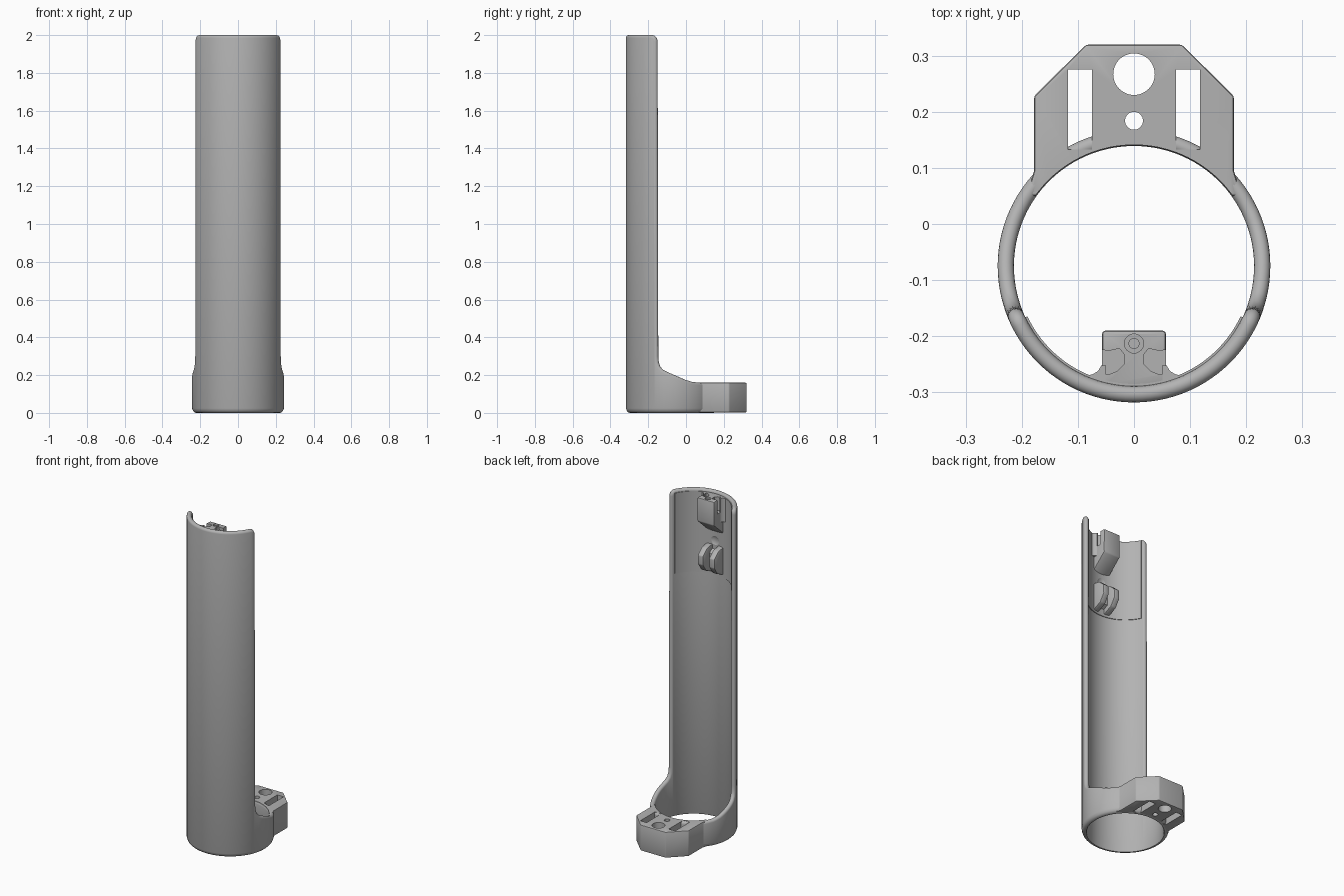
import bpy, bmesh, math
from mathutils import Vector

if "Cube" in bpy.data.objects:
    bpy.data.objects.remove(bpy.data.objects["Cube"])

CY = -0.075            # tube axis in y
R_OUT, R_IN = 0.243, 0.214
R_MID, HALF = (R_OUT + R_IN) / 2, (R_OUT - R_IN) / 2

grey = bpy.data.materials.new("plain_grey")
grey.use_nodes = True
grey.diffuse_color = (0.45, 0.45, 0.45, 1)
grey.node_tree.nodes["Principled BSDF"].inputs["Base Color"].default_value = (0.45, 0.45, 0.45, 1)


def finish(name, bm):
    bmesh.ops.recalc_face_normals(bm, faces=bm.faces)
    mesh = bpy.data.meshes.new(name)
    bm.to_mesh(mesh)
    bm.free()
    mesh.materials.append(grey)
    obj = bpy.data.objects.new(name, mesh)
    bpy.context.collection.objects.link(obj)
    return obj


def activate(obj):
    bpy.ops.object.select_all(action='DESELECT')
    obj.select_set(True)
    bpy.context.view_layer.objects.active = obj


def apply(obj, kind, **settings):
    mod = obj.modifiers.new(kind.lower(), kind)
    for key, value in settings.items():
        setattr(mod, key, value)
    activate(obj)
    bpy.ops.object.modifier_apply(modifier=mod.name)


def smooth(obj):
    activate(obj)
    bpy.ops.object.shade_smooth_by_angle(angle=math.radians(35))


def prism(name, outline, axis, low, high):
    """Extrude a 2D outline along x (outline is y, z) or z (outline is x, y)."""
    bm = bmesh.new()
    place = (lambda p, t: (t, p[0], p[1])) if axis == 'x' else (lambda p, t: (p[0], p[1], t))
    face = bm.faces.new([bm.verts.new(place(p, low)) for p in outline])
    moved = bmesh.ops.extrude_face_region(bm, geom=[face])["geom"]
    step = Vector(place((0, 0), high - low))
    bmesh.ops.translate(bm, vec=step, verts=[v for v in moved if isinstance(v, bmesh.types.BMVert)])
    return finish(name, bm)


def circle(x, y, r, n=48):
    return [(x + r * math.cos(2 * math.pi * i / n), y + r * math.sin(2 * math.pi * i / n)) for i in range(n)]


def rect(x0, x1, y0, y1):
    return [(x0, y0), (x1, y0), (x1, y1), (x0, y1)]


def cut(obj, cutter):
    cutter.hide_render = True
    apply(obj, 'BOOLEAN', operation='DIFFERENCE', solver='EXACT', object=cutter)
    bpy.data.objects.remove(cutter)


def on_tube(angle, r, z):
    """Angle is measured from the front of the tube."""
    return (r * math.sin(angle), CY - r * math.cos(angle), z)


# Rim line: ring top at the back, sweep up the side, then across the top
side = [(0.168, 0.16), (0.08, 0.16), (0.04, 0.164), (0, 0.175), (-0.05, 0.196), (-0.1, 0.216),
        (-0.125, 0.229), (-0.141, 0.246), (-0.149, 0.268), (-0.152, 0.3), (-0.156, 1.965)]
rim = [(math.acos(max(-1, min(1, (CY - y) / R_OUT))), z) for y, z in side]
corner = rim[-1][0]
for i in range(1, 7):
    a = math.pi / 2 * i / 6
    rim.append((corner - 0.03 / R_MID * (1 - math.cos(a)), 1.965 + 0.035 * math.sin(a)))
rim.append((0, 2.0))
path = []
for (a0, z0), (a1, z1) in zip(rim, rim[1:]):
    n = max(1, round((a0 - a1) / 0.06))
    path += [Vector((R_MID * (a0 + (a1 - a0) * i / n), z0 + (z1 - z0) * i / n)) for i in range(n)]
path.append(Vector((0, 2.0)))

# Shell: one wall section, bottom to rim and back, lofted along the rim line
foot_out = [(0.222, 0), (0.231, 0.003), (0.238, 0.01), (R_OUT, 0.024)]
foot_in = [(R_IN, 0.006), (0.217, 0)]
bm = bmesh.new()
loops = []
for i, p in enumerate(path):
    last = len(path) - 1
    t = (path[min(i + 1, last)] - path[max(i - 1, 0)]).normalized()
    inward = Vector((0, -1)) if i in (0, last) else Vector((t.y, -t.x)) * -1
    if inward.dot(Vector((-t.y, t.x))) < 0:
        inward = -inward
    if i in (0, last):
        inward = Vector((0, -1))
    base = p + inward * HALF
    ring = [on_tube(base.x / R_MID, r, z) for r, z in foot_out]
    for k in range(9):
        a = math.pi * k / 8
        q = p + inward * HALF * (1 - math.sin(a))
        ring.append(on_tube(q.x / R_MID, R_MID + HALF * math.cos(a), q.y))
    ring += [on_tube(base.x / R_MID, r, z) for r, z in foot_in]
    loops.append([bm.verts.new(c) for c in ring])
for a, b in zip(loops, loops[1:]):
    for k in range(len(a)):
        j = (k + 1) % len(a)
        bm.faces.new((a[k], a[j], b[j], b[k]))
shell = finish("shell", bm)
apply(shell, 'MIRROR', use_clip=True, merge_threshold=0.0005)
smooth(shell)

# Thin raised lining inside the upper shell
arc = [-1.13 + 2.26 * i / 40 for i in range(41)]
lining = prism("upper_lining", [on_tube(a, 0.216, 0)[:2] for a in arc]
               + [on_tube(a, 0.210, 0)[:2] for a in reversed(arc)], 'z', 1.49, 1.985)
hole = prism("hole_cutter", circle(0, 0, 0.027), 'z', -0.02, 0.02)
hole.rotation_euler.x = math.pi / 2
hole.location = (0, -0.28, 1.7)
bpy.context.view_layer.update()
cut(lining, hole)
smooth(lining)

# Screw boss in the lining hole
bm = bmesh.new()
bands = [(0.027, -0.283), (0.025, -0.284), (0.014, -0.2885)]
rows = [[bm.verts.new((x, y, z)) for x, z in circle(0, 1.7, r, 32)] for r, y in bands]
for a, b in zip(rows, rows[1:]):
    for k in range(32):
        bm.faces.new((a[k - 1], a[k], b[k], b[k - 1]))
bm.faces.new(rows[-1])
smooth(finish("screw_seat", bm))

# Rear mounting block with slots and holes
half = [(0.187, 0.05), (0.184, 0.075), (0.178, 0.095), (0.178, 0.228), (0.085, 0.32)]
block = prism("mount_block", half + [(-x, y) for x, y in reversed(half)], 'z', 0.002, 0.16)
apply(block, 'BEVEL', width=0.005, segments=2, limit_method='ANGLE', angle_limit=math.radians(30))
cutters = [circle(0, CY, R_IN + 0.002, 96), circle(0, 0.267, 0.037), circle(0, 0.184, 0.016, 32),
           rect(0.075, 0.118, 0.133, 0.275), rect(-0.118, -0.075, 0.133, 0.275)]
for outline in cutters:
    cut(block, prism("cutter", outline, 'z', -0.1, 0.3))
smooth(block)

# Upper clip: wedge-bottomed block with side grooves and a screw hole
clip = prism("upper_clip", [(-0.292, 1.75), (-0.19, 1.84), (-0.19, 1.985), (-0.292, 1.985)], 'x', -0.057, 0.057)
apply(clip, 'BEVEL', width=0.006, segments=2, limit_method='ANGLE')
groove = [(0.07, -0.222), (0.045, -0.226), (0.026, -0.222), (0.018, -0.232), (0.018, -0.25),
          (0.03, -0.262), (0.045, -0.268), (0.07, -0.268)]
for s in (1, -1):
    cut(clip, prism("cutter", [(s * x, y) for x, y in groove], 'z', 1.9, 2.1))
cut(clip, prism("cutter", circle(0, -0.213, 0.017, 32), 'z', 1.975, 2.1))
cut(clip, prism("cutter", circle(0, -0.213, 0.009, 24), 'z', 1.92, 2.1))
smooth(clip)

# Lower clip: two prongs and a low bridge, plus fillets beside the clips
prong = [(-0.292, 1.5), (-0.225, 1.53), (-0.195, 1.575), (-0.195, 1.63), (-0.235, 1.665), (-0.292, 1.675)]
for label, s in (("left", 1), ("right", -1)):
    leg = prism("lower_clip_prong_" + label, prong, 'x', min(s * 0.02, s * 0.057), max(s * 0.02, s * 0.057))
    apply(leg, 'BEVEL', width=0.005, segments=2, limit_method='ANGLE')
    smooth(leg)
    gusset = [(0.05, -0.285), (0.05, -0.252), (0.058, -0.252), (0.064, -0.262), (0.074, -0.268), (0.085, -0.27)]
    smooth(prism("clip_fillet_" + label, [(s * x, y) for x, y in gusset], 'z', 1.84, 1.985))
prism("lower_clip_bridge", [(-0.292, 1.53), (-0.255, 1.55), (-0.255, 1.63), (-0.292, 1.65)], 'x', -0.03, 0.03)
